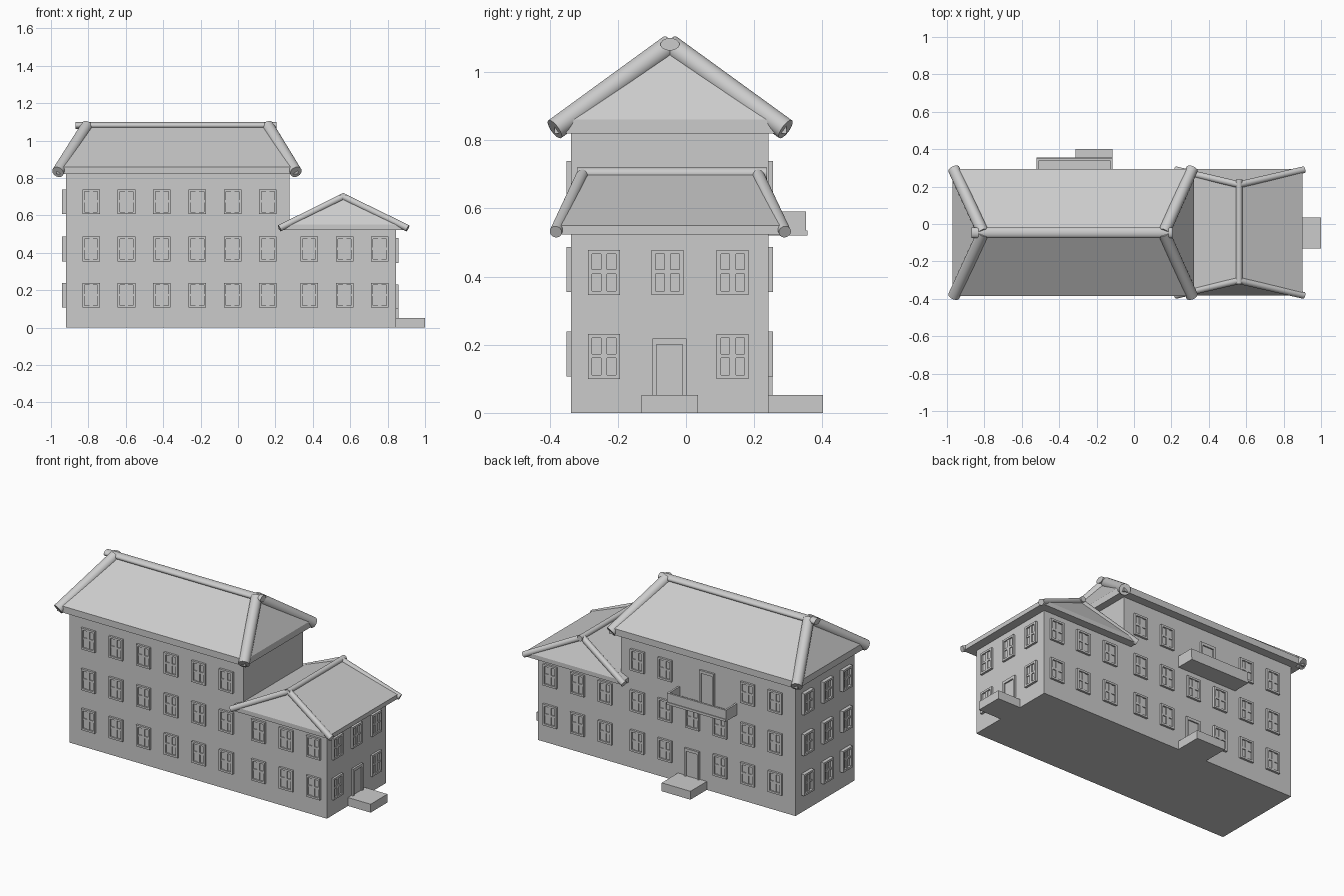
import bpy, bmesh, math
from mathutils import Vector, Matrix

if "Cube" in bpy.data.objects:
    bpy.data.objects.remove(bpy.data.objects["Cube"])

X0, XM, X1 = -0.92, 0.275, 0.845      # left wall, main/wing step, right wall
Y0, Y1, YC = -0.337, 0.242, -0.047    # front wall, back wall, ridge line


def finish(bm, name, smooth=False):
    bmesh.ops.recalc_face_normals(bm, faces=bm.faces)
    me = bpy.data.meshes.new(name)
    bm.to_mesh(me)
    bm.free()
    ob = bpy.data.objects.new(name, me)
    bpy.context.collection.objects.link(ob)
    if smooth:
        bpy.ops.object.select_all(action='DESELECT')
        ob.select_set(True)
        bpy.context.view_layer.objects.active = ob
        bpy.ops.object.shade_smooth_by_angle(angle=math.radians(35))
    return ob


def add_box(bm, lo, hi, m=Matrix()):
    lo, hi = Vector(lo), Vector(hi)
    s = Matrix.Diagonal((*(hi - lo), 1))
    bmesh.ops.create_cube(bm, size=1, matrix=m @ Matrix.Translation((lo + hi) / 2) @ s)


def box(name, lo, hi):
    bm = bmesh.new()
    add_box(bm, lo, hi)
    return finish(bm, name)


def tube(name, a, b, rx, ry=None):
    a, b = Vector(a), Vector(b)
    bm = bmesh.new()
    m = (Matrix.Translation((a + b) / 2) @ (b - a).to_track_quat('Z', 'Y').to_matrix().to_4x4()
         @ Matrix.Diagonal((rx, ry or rx, 1, 1)))
    bmesh.ops.create_cone(bm, cap_ends=True, segments=32, radius1=1, radius2=1,
                          depth=(b - a).length, matrix=m)
    return finish(bm, name, True)


def hip_roof(name, lo, hi, z0, z1, ridge_a, ridge_b, along_x):
    """Fascia slab with a hipped top rising to a ridge line."""
    bm = bmesh.new()
    corners = [(lo[0], lo[1]), (hi[0], lo[1]), (hi[0], hi[1]), (lo[0], hi[1])]
    b = [bm.verts.new((x, y, z0)) for x, y in corners]
    t = [bm.verts.new((x, y, z1)) for x, y in corners]
    ra, rb = bm.verts.new(ridge_a), bm.verts.new(ridge_b)
    bm.faces.new(b[::-1])
    for i in range(4):
        j = (i + 1) % 4
        bm.faces.new((b[i], b[j], t[j], t[i]))
    if along_x:
        tops = [(t[0], t[1], rb, ra), (t[1], t[2], rb), (t[2], t[3], ra, rb), (t[3], t[0], ra)]
    else:
        tops = [(t[0], t[1], ra), (t[1], t[2], rb, ra), (t[2], t[3], rb), (t[3], t[0], ra, rb)]
    for f in tops:
        bm.faces.new(f)
    return finish(bm, name)


# Walls: stepped front profile extruded through the depth
bm = bmesh.new()
prof = [(X0, 0), (X1, 0), (X1, 0.53), (XM, 0.53), (XM, 0.83), (X0, 0.83)]
face = bm.faces.new([bm.verts.new((x, Y0, z)) for x, z in prof])
ext = bmesh.ops.extrude_face_region(bm, geom=[face])
bmesh.ops.translate(bm, vec=(0, Y1 - Y0, 0),
                    verts=[v for v in ext['geom'] if isinstance(v, bmesh.types.BMVert)])
finish(bm, "walls")

# Main roof with ridge and hip tubes
hip_roof("main_roof", (-0.97, -0.385), (0.32, 0.295), 0.82, 0.86,
         (-0.81, YC, 1.085), (0.165, YC, 1.085), True)
tube("main_ridge", (-0.868, YC, 1.081), (0.206, YC, 1.081), 0.028, 0.018).rotation_euler = (0, 0, 0)
for xt, xb in ((-0.807, -0.963), (0.16, 0.31)):
    for yb in (-0.385, 0.292):
        tube("main_hip_tube", (xt, YC, 1.078), (xb, yb, 0.832), 0.032)

# Wing roof with ridge and hip tubes
XR = 0.562
hip_roof("wing_roof", (0.225, -0.383), (0.9, 0.293), 0.523, 0.55,
         (XR, -0.305, 0.705), (XR, 0.212, 0.705), False)
tube("wing_ridge", (XR, -0.32, 0.702), (XR, 0.238, 0.702), 0.017)
for yt, yb in ((-0.303, -0.382), (0.21, 0.29)):
    for xb in (0.222, 0.908):
        tube("wing_hip_tube", (XR, yt, 0.7), (xb, yb, 0.531), 0.018)


def wall_frame(side, u, z):
    """Matrix whose local -y points out of the chosen wall."""
    pos, ang = {"front": ((u, Y0, z), 0), "right": ((X1, u, z), 90),
                "back": ((u, Y1, z), 180), "left": ((X0, u, z), -90)}[side]
    return Matrix.Translation(pos) @ Matrix.Rotation(math.radians(ang), 4, 'Z')


def add_window(bm, m, d):
    w, h, f = 0.047, 0.066, 0.012
    for s in (-1, 1):
        add_box(bm, (min(s * w, s * (w - f)), -d, -h), (max(s * w, s * (w - f)), 0.01, h), m)
        zc = s * (h - f / 2)
        add_box(bm, (-w + f, -d, zc - f / 2), (w - f, 0.01, zc + f / 2), m)
    add_box(bm, (-w + f, -d * 0.3, -h + f), (w - f, 0.01, h - f), m)         # pane
    add_box(bm, (-0.009, -d * 0.7, -h + f), (0.009, 0.01, h - f), m)         # mullion
    add_box(bm, (-w + f, -d * 0.7, -0.004), (w - f, 0.01, 0.008), m)         # transom


def door(name, side, u, z0, z1):
    m = wall_frame(side, u, 0)
    bm = bmesh.new()
    w, f, d = 0.05, 0.012, 0.012
    add_box(bm, (-w, -d, z0), (-w + f, 0.01, z1), m)
    add_box(bm, (w - f, -d, z0), (w, 0.01, z1), m)
    add_box(bm, (-w + f, -d, z1 - 0.018), (w - f, 0.01, z1), m)
    add_box(bm, (-w + f, -0.004, z0), (w - f, 0.01, z1 - 0.018), m)
    finish(bm, name)


# Windows on each wall; skip spots taken by doors
rows = [0.173, 0.42, 0.673]
main_x = [-0.785 + 0.189 * i for i in range(6)]
wing_x = [0.38, 0.57, 0.758]
side_y = [-0.241, -0.054, 0.137]
for side in ("front", "back", "left", "right"):
    bm = bmesh.new()
    for r, z in enumerate(rows):
        if side in ("front", "back"):
            us = main_x + (wing_x if r < 2 else [])
            if side == "back" and r == 0:
                us = [u for u in us if abs(u + 0.22) > 0.05]
            if side == "back" and r == 2:
                us = [u for u in us if abs(u + 0.315) > 0.12]
        elif side == "left":
            us = side_y
        else:
            us = [[side_y[0], side_y[2]], side_y, []][r]
        dz = -0.008 if side == "right" else 0
        for u in us:
            add_window(bm, wall_frame(side, u, z + dz), 0.022 if side == "left" else 0.013)
    finish(bm, side + "_windows")

# Doors and steps
door("right_door", "right", -0.048, 0.05, 0.218)
door("back_door", "back", -0.215, 0.05, 0.225)
door("balcony_door", "back", -0.318, 0.53, 0.735)
box("right_step", (X1 - 0.01, -0.13, 0), (1.0, 0.035, 0.052))
box("back_step", (-0.312, Y1 - 0.01, 0), (-0.115, 0.402, 0.052))

# Balcony floor and parapet
bm = bmesh.new()
bx0, bx1, by = -0.52, -0.115, 0.352
add_box(bm, (bx0, Y1 - 0.01, 0.52), (bx1, by + 0.004, 0.535))
add_box(bm, (bx0, by - 0.012, 0.535), (bx1, by, 0.59))
add_box(bm, (bx0, Y1 - 0.01, 0.535), (bx0 + 0.012, by - 0.012, 0.59))
add_box(bm, (bx1 - 0.012, Y1 - 0.01, 0.535), (bx1, by - 0.012, 0.59))
finish(bm, "balcony")
